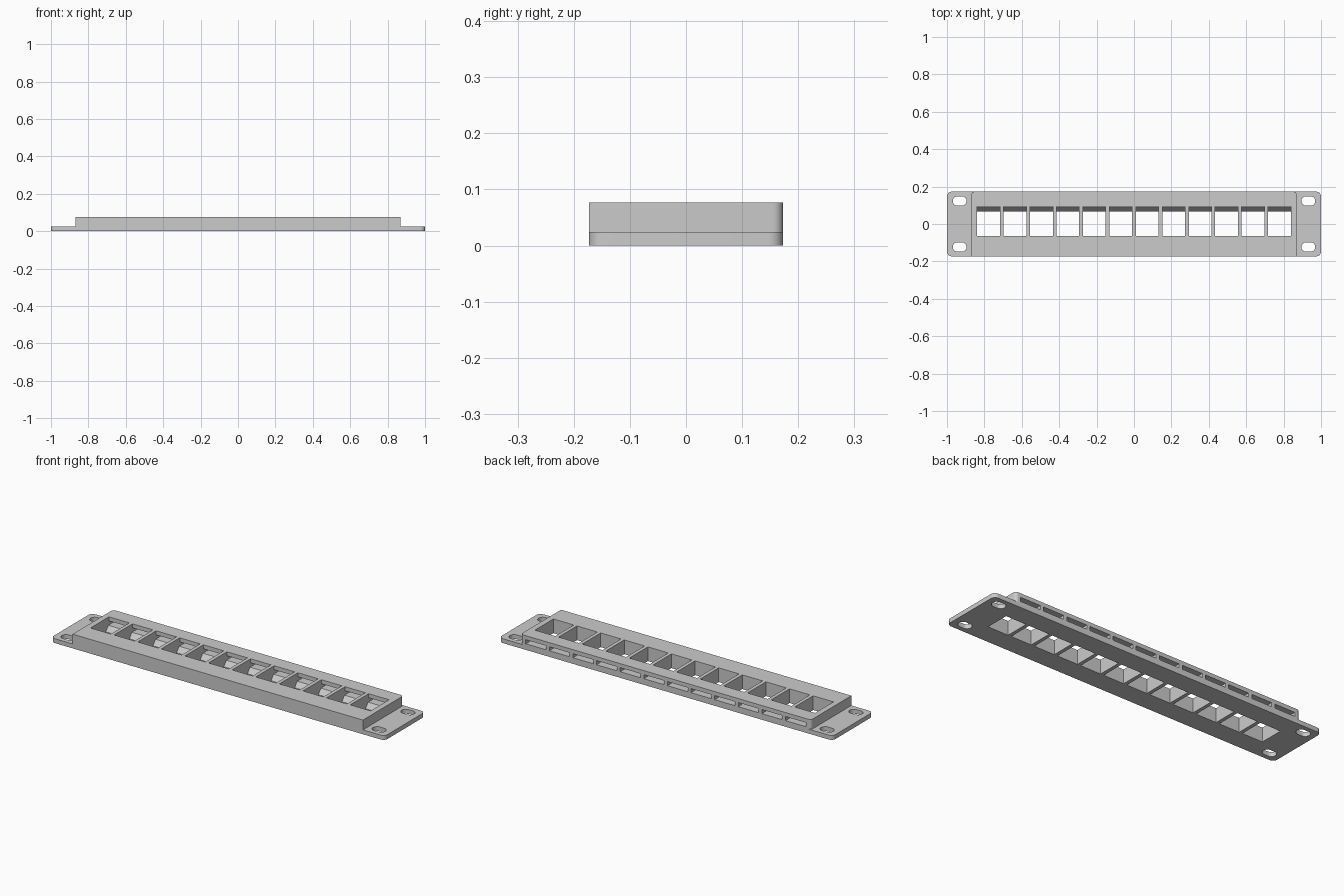
import bpy, bmesh, math
from mathutils import Vector

if "Cube" in bpy.data.objects:
    bpy.data.objects.remove(bpy.data.objects["Cube"])

grey = bpy.data.materials.new("light_grey")
grey.diffuse_color = (0.6, 0.6, 0.6, 1)
grey.use_nodes = True
grey.node_tree.nodes["Principled BSDF"].inputs["Base Color"].default_value = grey.diffuse_color


def prisms(name, profiles):
    """Extrude each (list of 3D points, extrusion vector) into a closed solid."""
    bm = bmesh.new()
    for pts, vec in profiles:
        face = bm.faces.new([bm.verts.new(p) for p in pts])
        ext = bmesh.ops.extrude_face_region(bm, geom=[face], use_keep_orig=True)
        verts = [g for g in ext["geom"] if isinstance(g, bmesh.types.BMVert)]
        bmesh.ops.translate(bm, verts=verts, vec=Vector(vec))
    bmesh.ops.recalc_face_normals(bm, faces=bm.faces)
    me = bpy.data.meshes.new(name)
    bm.to_mesh(me)
    bm.free()
    ob = bpy.data.objects.new(name, me)
    bpy.context.collection.objects.link(ob)
    me.materials.append(grey)
    return ob


def rounded(cx, cy, hx, hy, z, r_front, r_back, n=6):
    """Rectangle outline with separate front and back corner radii."""
    pts = []
    for k, (sx, sy) in enumerate([(1, 1), (-1, 1), (-1, -1), (1, -1)]):
        r = r_back if sy > 0 else r_front
        if r == 0:
            pts.append((cx + sx * hx, cy + sy * hy, z))
            continue
        for i in range(n + 1):
            a = math.pi / 2 * (k + i / n)
            pts.append((cx + sx * (hx - r) + r * math.cos(a),
                        cy + sy * (hy - r) + r * math.sin(a), z))
    return pts


def boolean(target, tool, operation):
    mod = target.modifiers.new(operation, 'BOOLEAN')
    mod.operation = operation
    mod.solver = 'EXACT'
    mod.object = tool
    bpy.context.view_layer.objects.active = target
    bpy.ops.object.modifier_apply(modifier=mod.name)
    bpy.data.objects.remove(tool)


# Thin mounting plate with the raised body on it
panel = prisms("panel", [(rounded(0, 0, 1, 0.173, 0, 0.025, 0.025), (0, 0, 0.024))])
body = prisms("body", [(rounded(0, 0, 0.87, 0.173, 0, 0, 0.018), (0, 0, 0.077))])
boolean(panel, body, 'UNION')

# Twelve jack openings: through hole, sloped catch and latch slot out of the back
section = [(-0.064, -0.05), (0.067, -0.05), (0.067, 0.006), (0.089, 0.033), (0.2, 0.033),
           (0.2, 0.055), (0.094, 0.055), (0.094, 0.1), (-0.064, 0.1)]
W, PITCH = 0.122, 0.1415
cells = [([((i - 5.5) * PITCH - W / 2, y, z) for y, z in section], (W, 0, 0))
         for i in range(12)]
boolean(panel, prisms("jack_cutter", cells), 'DIFFERENCE')

# Oblong screw holes in the four ears
holes = [(rounded(sx * 0.932, sy * 0.123, 0.037, 0.025, -0.05, 0.0245, 0.0245), (0, 0, 0.2))
         for sx in (-1, 1) for sy in (-1, 1)]
boolean(panel, prisms("screw_cutter", holes), 'DIFFERENCE')

# Smooth the rounded corners only
bpy.ops.object.select_all(action='DESELECT')
panel.select_set(True)
bpy.context.view_layer.objects.active = panel
bpy.ops.object.shade_smooth_by_angle(angle=math.radians(30))
